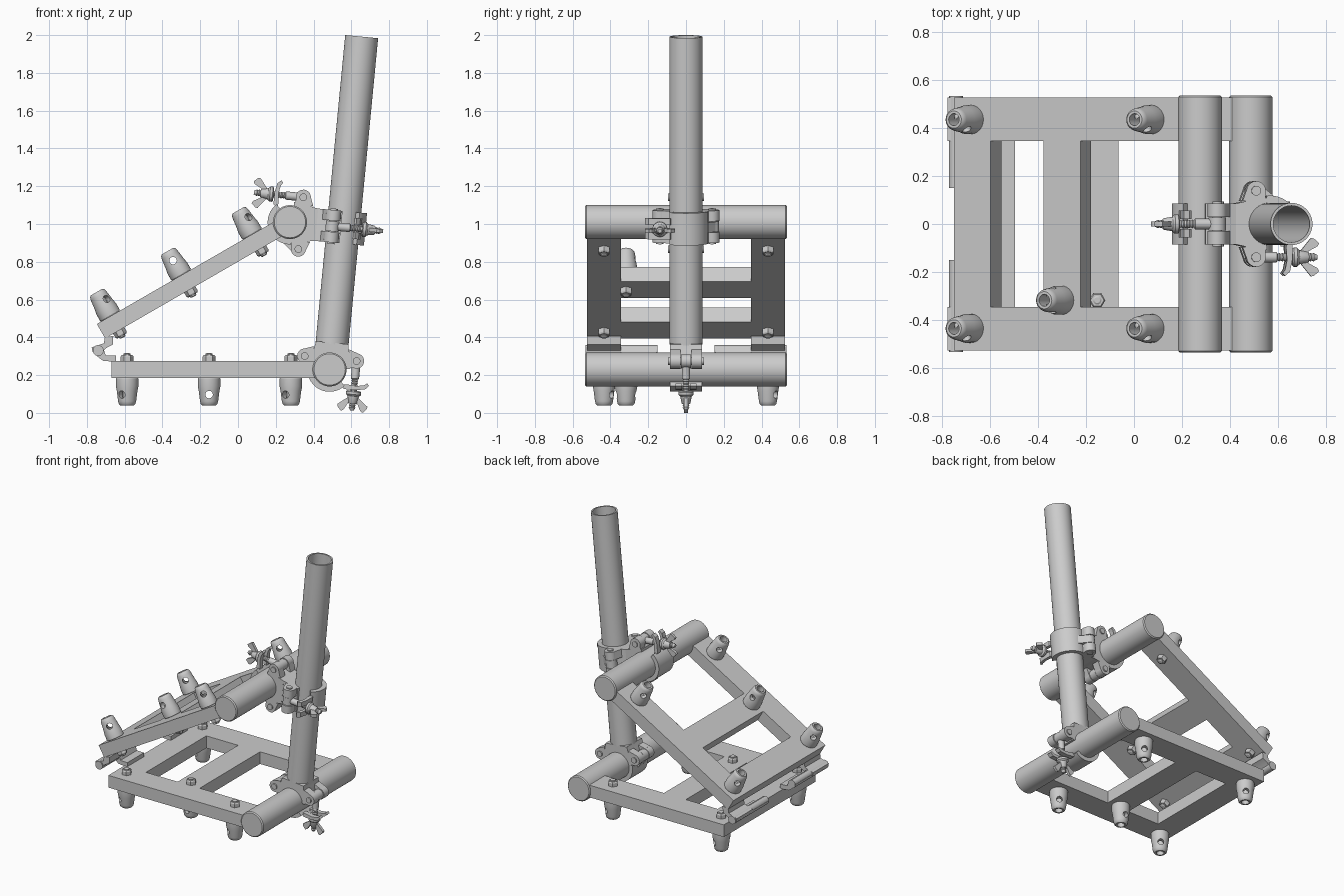
import bpy, bmesh
from math import sin, cos, pi, radians
from mathutils import Matrix, Vector

if "Cube" in bpy.data.objects:
    bpy.data.objects.remove(bpy.data.objects["Cube"])

T, R = Matrix.Translation, Matrix.Rotation


def to_mesh(bm, name, weld=True):
    if weld:
        bmesh.ops.remove_doubles(bm, verts=bm.verts, dist=1e-5)
    bmesh.ops.recalc_face_normals(bm, faces=bm.faces)
    for f in bm.faces:
        f.smooth = True
    for e in bm.edges:
        e.smooth = len(e.link_faces) == 2 and e.calc_face_angle(0) < radians(32)
    me = bpy.data.meshes.new(name)
    bm.to_mesh(me)
    bm.free()
    return me


def place(me, name, M):
    ob = bpy.data.objects.new(name, me)
    bpy.context.collection.objects.link(ob)
    ob.matrix_world = M
    return ob


def finish(bm, name, M=Matrix()):
    return place(to_mesh(bm, name, False), name, M)


def prism(bm, pts, y0, y1):
    """Extrude an x-z outline along y."""
    a = [bm.verts.new((x, y0, z)) for x, z in pts]
    b = [bm.verts.new((x, y1, z)) for x, z in pts]
    bm.faces.new(a)
    bm.faces.new(b[::-1])
    for i in range(len(a)):
        j = (i + 1) % len(a)
        bm.faces.new((a[i], b[i], b[j], a[j]))


def arc(r, a0, a1, n, cx=0, cz=0):
    return [(cx + r * cos(radians(a0 + (a1 - a0) * i / n)),
             cz + r * sin(radians(a0 + (a1 - a0) * i / n))) for i in range(n + 1)]


def disc(cx, cz, r, n=20):
    return arc(r, 0, 360, n, cx, cz)[:-1]


def lathe(bm, pts, n=24, M=Matrix(), loop=False):
    """Turn an (r, z) profile about z; open ends are capped."""
    rings = [[bm.verts.new(M @ Vector((r * cos(2 * pi * k / n), r * sin(2 * pi * k / n), z)))
              for k in range(n)] for r, z in pts]
    for p, q in zip(rings, rings[1:] + (rings[:1] if loop else [])):
        for k in range(n):
            bm.faces.new((p[k], p[(k + 1) % n], q[(k + 1) % n], q[k]))
    if not loop:
        bm.faces.new(rings[0])
        bm.faces.new(rings[-1])


# Hollow conical peg with a cross hole
bm = bmesh.new()
lathe(bm, [(.056, 0), (.060, .006), (.060, .045), (.055, .07), (.048, .125), (.044, .14), (.036, .148),
           (.025, .148), (.025, .04)], 28)
src = finish(bm, "peg_source")
bm = bmesh.new()
prism(bm, disc(0, .09, .02), -.1, .1)
cut = finish(bm, "peg_cutter")
cut.hide_render = True
mod = src.modifiers.new("hole", 'BOOLEAN')
mod.operation, mod.object = 'DIFFERENCE', cut
bpy.context.view_layer.update()
dg = bpy.context.evaluated_depsgraph_get()
tmp = bpy.data.meshes.new_from_object(src.evaluated_get(dg))
bm = bmesh.new()
bm.from_mesh(tmp)
peg_mesh = to_mesh(bm, "peg")
bpy.data.objects.remove(src)
bpy.data.objects.remove(cut)

# Domed hex nut
bm = bmesh.new()
lathe(bm, [(.034, 0), (.034, .026), (.028, .034)], 6)
lathe(bm, [(.018, .03), (.018, .04), (.012, .044)], 16)
nut_mesh = to_mesh(bm, "nut", False)


def deck(name, M, side):
    """Ladder frame with its cross tube at the origin; side is the mid-peg y sign."""
    xs, ys = [-1.155, -.98, -.726, -.55, 0], [-.525, -.345, .345, .525]
    bm = bmesh.new()
    g = [[bm.verts.new((x, y, 0)) for y in ys] for x in xs]
    for i in range(4):
        for j in range(3):
            if not (j == 1 and i in (1, 3)):
                bm.faces.new((g[i][j], g[i + 1][j], g[i + 1][j + 1], g[i][j + 1]))
    ob = place(to_mesh(bm, name), name + "_frame", M)
    for p in ob.data.polygons:
        p.use_smooth = False
    so = ob.modifiers.new("thickness", 'SOLIDIFY')
    so.thickness, so.offset = .088, 0
    # cross tube
    bm = bmesh.new()
    lathe(bm, [(.083, -.535), (.09, -.528), (.09, .528), (.083, .535)], 48, R(pi / 2, 4, 'X'))
    finish(bm, name + "_cross_tube", M)
    # pegs on one face, nuts on the other
    spots = [(x, y, .6) for x in (-1.072, -.205) for y in (-.434, .434)] + [(-.638, side * .317, 0)]
    for x, y, a in spots:
        place(peg_mesh, name + "_peg", M @ T((x, y, .043)) @ R(a, 4, 'Z'))
        place(nut_mesh, name + "_nut", M @ T((x, y, -.043)) @ R(pi, 4, 'X'))


LOW, UP = Vector((.485, 0, .23)), Vector((.275, 0, 1.01))
deck("lower", T(LOW) @ R(pi, 4, 'X'), 1)
deck("upper", T(UP) @ R(radians(-30), 4, 'Y'), -1)

# Leaning hollow mast
t = radians(5.5)
u, v, yy = Vector((sin(t), 0, cos(t))), Vector((cos(t), 0, -sin(t))), Vector((0, 1, 0))


def basis(x, z, loc):
    m = Matrix((x, z.cross(x), z)).transposed().to_4x4()
    m.translation = loc
    return m


bm = bmesh.new()
lathe(bm, [(.0875, .135), (.0875, 1.77), (.076, 1.77), (.076, .135)], 48, loop=True)
finish(bm, "mast", basis(v, u, LOW))


def clamp(name, M):
    """Half coupler: gripped tube along local y, mounting base at +z, bolt at +x."""
    ex, ez = .138, .058
    # saddle with forked ears
    bm = bmesh.new()
    prism(bm, [(.108, .012), (.11, .06), (.092, .11), (.085, .142),
               (-.085, .142), (-.092, .11), (-.11, .06), (-.108, .012)]
          + arc(.088, 172, 8, 20), -.086, .086)
    for s in (-1, 1):
        for y0, y1 in ((-.086, -.03), (.03, .086)):
            prism(bm, [(s * x, z) for x, z in ((.095, .115), (.145, .097), (.142, .019), (.1, .02))], y0, y1)
            prism(bm, disc(s * ex, ez, .04), y0, y1)
        prism(bm, disc(s * ex, ez, .02), -.094, .094)
    finish(bm, name + "_saddle", M)
    # swinging jaw with hinge eye and slotted lug
    bm = bmesh.new()
    prism(bm, arc(.118, 172, 318, 22) + arc(.088, 318, 172, 22), -.086, .086)
    prism(bm, disc(-ex, ez, .038), -.027, .027)
    prism(bm, [(-.118, -.02), (-.092, .02), (-.115, .085), (-.172, .045)], -.027, .027)
    lug = [(.07, -.072), (.1, -.07), (.15, -.074), (.19, -.066), (.205, -.055),
           (.216, -.066), (.198, -.086), (.15, -.096), (.085, -.096)]
    for s in (-1, 1):
        prism(bm, lug, *sorted((s * .021, s * .056)))
    finish(bm, name + "_jaw", M)
    # eye bolt with ribbed thread
    bm = bmesh.new()
    prism(bm, disc(ex, ez, .036), -.027, .027)
    thread = [(.014 + .004 * (i % 2), -.04 - i * .0065) for i in range(25)]
    lathe(bm, [(.022, .04), (.022, -.035)] + thread + [(.01, -.205)], 16, T((ex, 0, 0)))
    finish(bm, name + "_eye_bolt", M)
    # wing nut
    bm = bmesh.new()
    lathe(bm, [(.034, -.1), (.04, -.106), (.04, -.12), (.03, -.13), (.024, -.165), (.02, -.17)],
          20, T((ex, 0, 0)))
    for s in (-1, 1):
        prism(bm, [(ex + s * x, z) for x, z in
                   ((.01, -.125), (.03, -.138), (.08, -.178), (.078, -.19), (.058, -.212), (.045, -.205),
                    (.025, -.168), (.01, -.165))], -.01, .01)
    finish(bm, name + "_wing_nut", M)


clamp("base_clamp", basis(v, u, LOW))
clamp("upper_tube_clamp", basis(u, v, UP))
clamp("mast_clamp", basis(-yy, -v, LOW + u * .756))

# Hinges joining the two decks: outer leaf above, inner leaf below, shared pin
for s in (-1, 1):
    bm = bmesh.new()
    prism(bm, [(-.775, .347), (-.71, .368), (-.705, .40), (-.66, .408),
               (-.663, .362), (-.70, .342), (-.735, .305), (-.77, .322)], *sorted((s * .345, s * .525)))
    finish(bm, "hinge_upper_leaf")
    bm = bmesh.new()
    prism(bm, [(-.77, .335), (-.74, .36), (-.715, .345), (-.70, .305), (-.645, .303),
               (-.645, .27), (-.715, .276), (-.765, .315)], *sorted((s * .155, s * .343)))
    finish(bm, "hinge_lower_leaf")
    bm = bmesh.new()
    prism(bm, disc(-.74, .33, .029), *sorted((s * .15, s * .533)))
    finish(bm, "hinge_pin")
